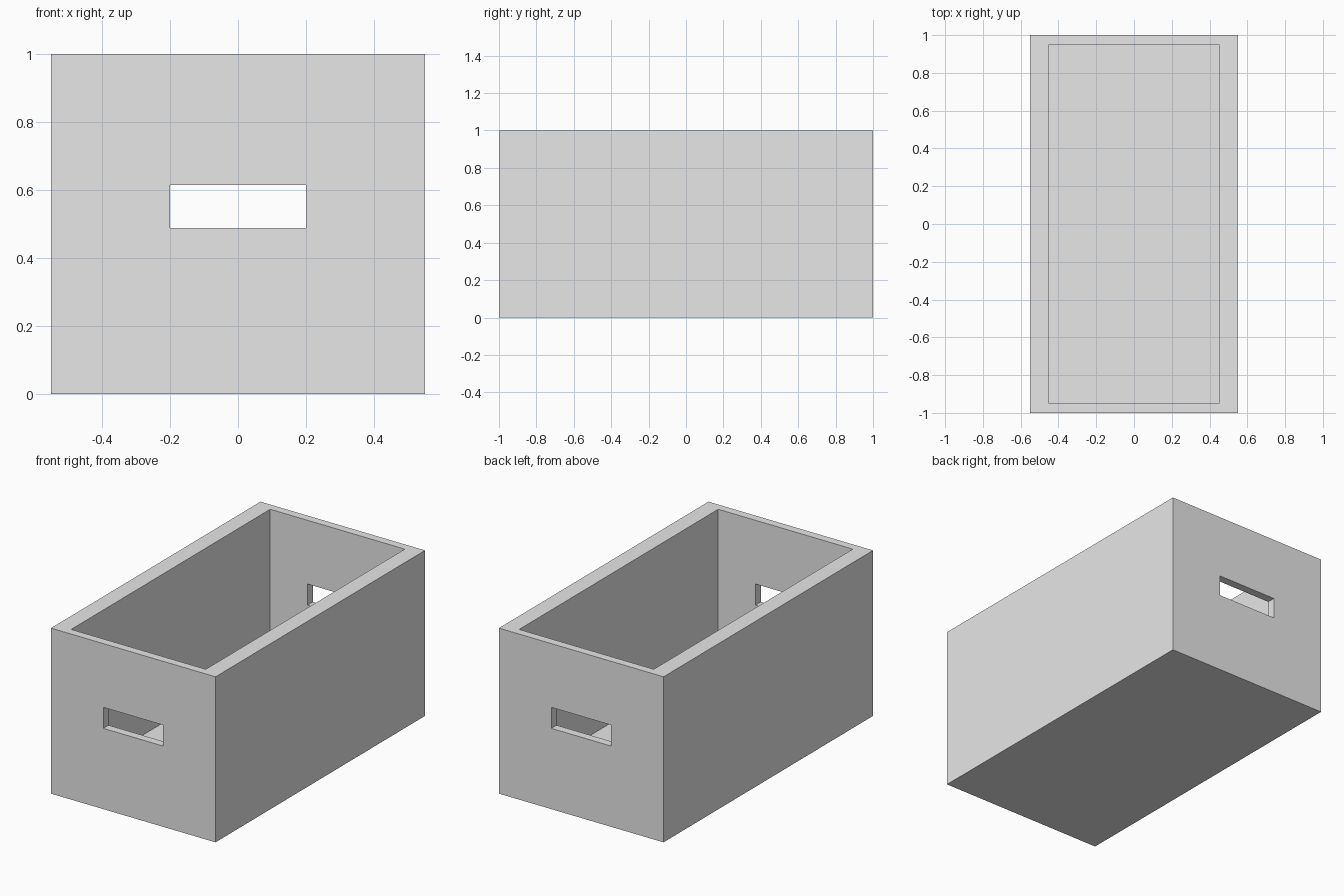
import bpy

cube = bpy.data.objects.get("Cube")
if cube:
    bpy.data.objects.remove(cube, do_unlink=True)

WIDTH, LENGTH, HEIGHT = 1.1, 2.0, 1.0
SIDE_WALL, END_WALL, FLOOR = 0.1, 0.05, 0.1
SLOT_WIDTH, SLOT_BOTTOM, SLOT_TOP = 0.4, 0.488, 0.615

grey = bpy.data.materials.new("light_grey")
grey.use_nodes = True
grey.diffuse_color = (0.8, 0.8, 0.8, 1)
grey.node_tree.nodes["Principled BSDF"].inputs["Base Color"].default_value = (0.8, 0.8, 0.8, 1)


def block(name, width, length, bottom, top):
    """Box centred on x and y, spanning bottom to top."""
    bpy.ops.mesh.primitive_cube_add(size=1, location=(0, 0, (bottom + top) / 2))
    obj = bpy.context.object
    obj.name = name
    obj.scale = (width, length, top - bottom)
    bpy.ops.object.transform_apply(location=True, rotation=False, scale=True)
    obj.data.materials.append(grey)
    return obj


def cut(target, cutter):
    """Subtract the cutter from the target and discard it."""
    mod = target.modifiers.new("cut", 'BOOLEAN')
    mod.operation = 'DIFFERENCE'
    mod.solver = 'EXACT'
    mod.object = cutter
    bpy.context.view_layer.objects.active = target
    bpy.ops.object.modifier_apply(modifier=mod.name)
    bpy.data.objects.remove(cutter, do_unlink=True)


# Open crate
crate = block("crate", WIDTH, LENGTH, 0, HEIGHT)
cut(crate, block("cavity_cutter", WIDTH - 2 * SIDE_WALL, LENGTH - 2 * END_WALL,
                 FLOOR, HEIGHT + 0.2))

# Hand slots through both end walls
cut(crate, block("hand_slot_cutter", SLOT_WIDTH, LENGTH + 0.2, SLOT_BOTTOM, SLOT_TOP))
